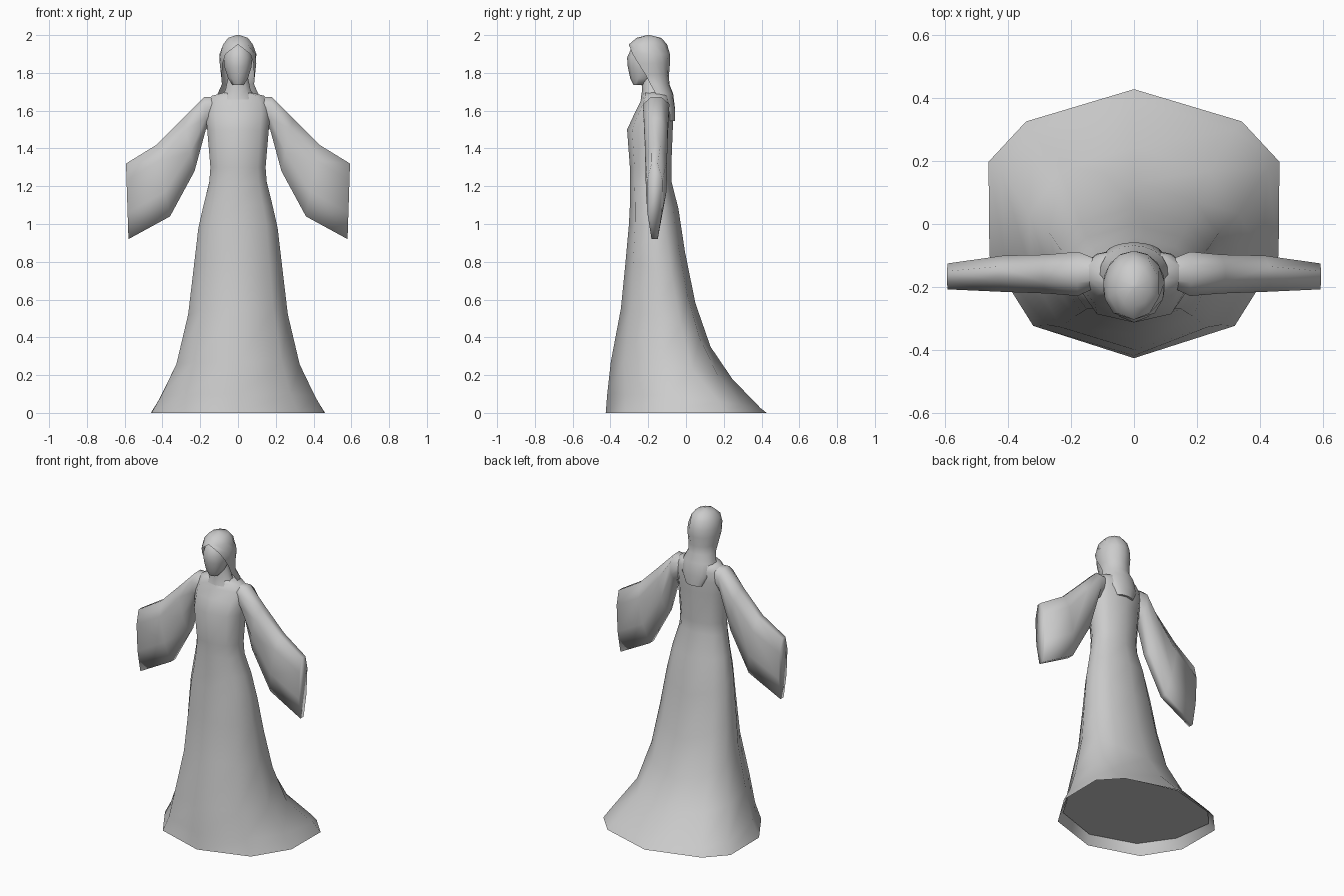
import bpy, bmesh, math


def loft(name, rings, closed=True, caps=(), mirror=False, angle=60):
    """Skin a list of equal-length point rings; caps lists ring indices to fill."""
    bm = bmesh.new()
    vr = [[bm.verts.new(p) for p in r] for r in rings]
    n = len(rings[0])
    for a, b in zip(vr, vr[1:]):
        for i in range(n if closed else n - 1):
            j = (i + 1) % n
            bm.faces.new((a[i], a[j], b[j], b[i]))
    for c in caps:
        bm.faces.new(vr[c])
    bmesh.ops.remove_doubles(bm, verts=bm.verts, dist=0.004)
    bmesh.ops.recalc_face_normals(bm, faces=bm.faces)
    me = bpy.data.meshes.new(name)
    bm.to_mesh(me)
    bm.free()
    ob = bpy.data.objects.new(name, me)
    bpy.context.collection.objects.link(ob)
    if mirror:
        ob.modifiers.new("mirror", "MIRROR")
    bpy.ops.object.select_all(action='DESELECT')
    ob.select_set(True)
    bpy.context.view_layer.objects.active = ob
    bpy.ops.object.shade_smooth_by_angle(angle=math.radians(angle))
    return ob


# Gown: ten-sided rings, tilted so the back trails into a train
HEM = [(0, 0), (0.70, 0.12), (1, 0.38), (1, 0.73), (0.74, 0.88), (0, 1)]
BODY = [(0, 0), (0.72, 0.11), (1, 0.38), (1, 0.67), (0.70, 0.88), (0, 1)]


def gown_ring(half, w, wb, yf, zf, yb, zb):
    section = half + [(-x, t) for x, t in half[-2:0:-1]]
    return [(x * (w + (wb - w) * t), yf + (yb - yf) * t, zf + (zb - zf) * t * t)
            for x, t in section]


hem = [
    (0.455, 0.463, -0.425, 0, 0.427, 0),
    (0.39, 0.435, -0.417, 0.10, 0.395, 0.025),
]
body = [
    (0.32, 0.337, -0.398, 0.27, 0.245, 0.18),
    (0.257, 0.275, -0.345, 0.55, 0.13, 0.35),
    (0.228, 0.245, -0.32, 0.80, 0.05, 0.58),
    (0.208, 0.213, -0.302, 1.0, -0.005, 0.85),
    (0.182, 0.185, -0.297, 1.10, -0.04, 1.08),
    (0.152, 0.152, -0.297, 1.22, -0.078, 1.23),
    (0.146, 0.146, -0.297, 1.30, -0.078, 1.30),
    (0.163, 0.163, -0.312, 1.50, -0.07, 1.50),
    (0.172, 0.17, -0.275, 1.58, -0.07, 1.58),
    (0.165, 0.165, -0.245, 1.64, -0.075, 1.64),
    (0.14, 0.14, -0.23, 1.678, -0.085, 1.678),
    (0.06, 0.06, -0.225, 1.70, -0.12, 1.70),
]
loft("gown", [gown_ring(HEM, *g) for g in hem] + [gown_ring(BODY, *g) for g in body],
     caps=(-1,), angle=180)

# Underside closing the skirt just inside the hem
loft("gown_underside", [gown_ring(HEM, 0.405, 0.435, -0.412, 0.07, 0.40, 0.012)], closed=False,
     caps=(0,))

# Wide hanging sleeves: flat lens sections from shoulder to cuff
LENS = [(0, 0.4), (0.22, 1), (0.65, 0.95), (1, 0.4)]
LENS = LENS + [(s, -f) for s, f in LENS[::-1]]


def sleeve_ring(xt, zt, xb, zb, y0, y1):
    yc, h = (y0 + y1) / 2, (y1 - y0) / 2
    return [(xt + (xb - xt) * s, yc + h * f, zt + (zb - zt) * s) for s, f in LENS]


sleeve = [
    (0.09, 1.675, 0.12, 1.54, -0.19, -0.12),
    (0.18, 1.672, 0.17, 1.50, -0.228, -0.088),
    (0.29, 1.56, 0.23, 1.28, -0.22, -0.097),
    (0.43, 1.42, 0.36, 1.04, -0.215, -0.10),
    (0.593, 1.32, 0.58, 0.92, -0.207, -0.125),
]
loft("sleeves", [sleeve_ring(*s) for s in sleeve], caps=(-1,), mirror=True, angle=180)


# Head and neck: oval rings
def oval(w, yf, yb, z, n=10, a=0.0):
    """Oval ring; a > 0 leaves a gap at the front."""
    yc, r = (yf + yb) / 2, (yb - yf) / 2
    ts = [a + (2 * math.pi - 2 * a) * i / (n - 1 if a else n) for i in range(n)]
    return [(w * math.sin(t), yc - r * math.cos(t), z) for t in ts]


head = [(0.03, -0.277, -0.21, 1.735), (0.055, -0.295, -0.17, 1.77),
        (0.075, -0.308, -0.12, 1.83), (0.08, -0.312, -0.11, 1.88),
        (0.068, -0.288, -0.11, 1.935), (0.035, -0.25, -0.15, 1.96)]
loft("head", [oval(*h) for h in head], caps=(0, -1))
neck = [(0.10, -0.24, -0.11, 1.66), (0.07, -0.232, -0.12, 1.71), (0.052, -0.24, -0.13, 1.79)]
loft("neck", [oval(*k) for k in neck])

# Hair: shell parted at the face, falling to a tapered tail on the back
hair = [
    (0.008, -0.206, -0.19, 2.0, 0.5), (0.055, -0.262, -0.13, 1.985, 0.5),
    (0.083, -0.303, -0.10, 1.95, 0.5), (0.098, -0.312, -0.085, 1.90, 42),
    (0.098, -0.30, -0.085, 1.85, 56), (0.09, -0.275, -0.09, 1.79, 70),
    (0.086, -0.255, -0.088, 1.74, 78), (0.108, -0.235, -0.068, 1.69, 84),
    (0.096, -0.15, -0.058, 1.61, 88), (0.06, -0.12, -0.058, 1.545, 88),
    (0.05, -0.13, -0.085, 1.545, 88),
]
loft("hair", [oval(w, yf, yb, z, 11, math.radians(a)) for w, yf, yb, z, a in hair],
     closed=False, caps=(0,))
